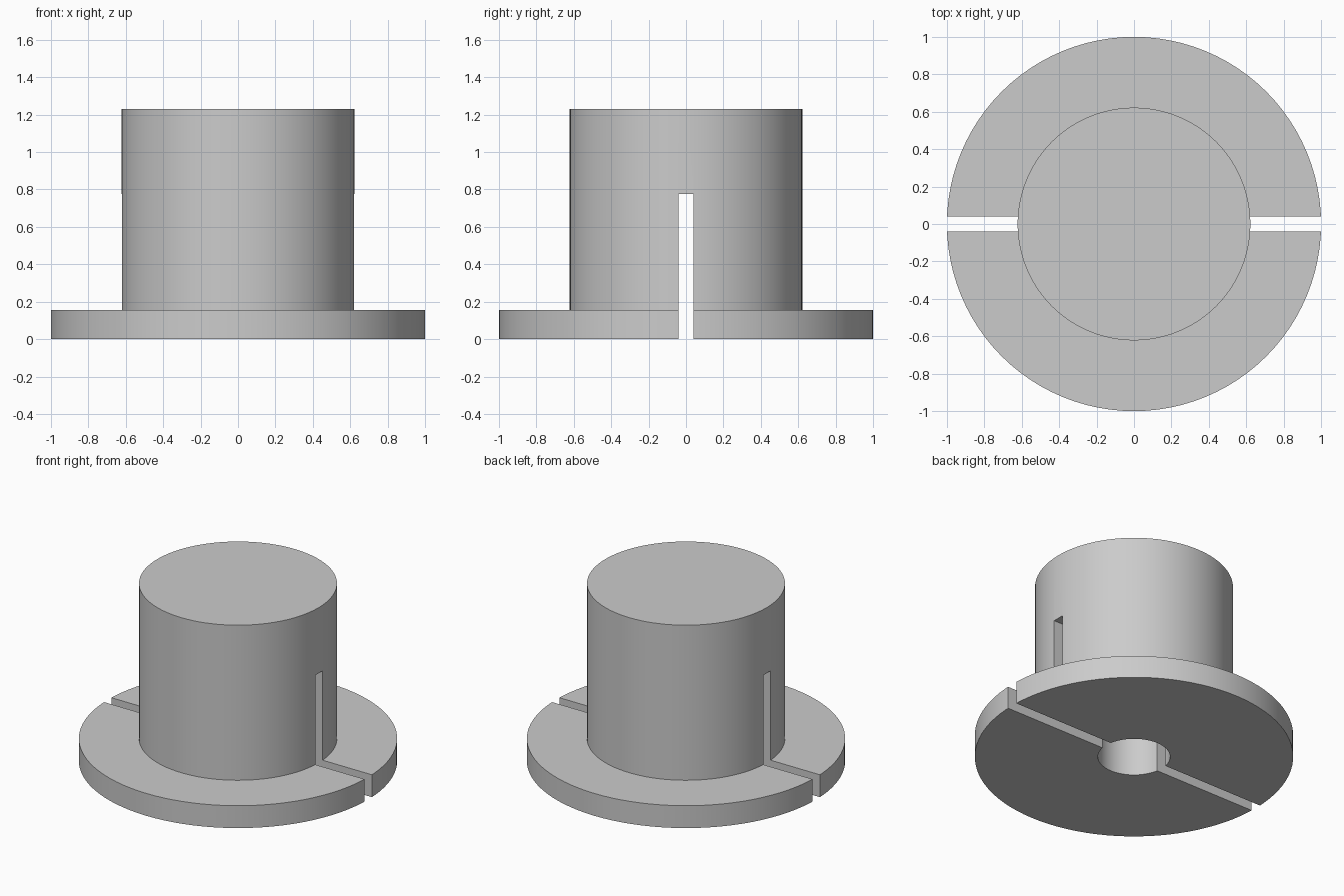
import bpy
import bmesh
import math

SEGMENTS = 96
BRIM_R, BODY_R, BORE_R = 1.0, 0.622, 0.227
BRIM_Z, BORE_Z, TOP_Z = 0.155, 0.78, 1.23
SLOT_WIDTH, SLOT_Z = 0.08, 0.775

default = bpy.data.objects.get("Cube")
if default:
    bpy.data.objects.remove(default, do_unlink=True)

# One plain grey
grey = bpy.data.materials.new("grey_plastic")
grey.use_nodes = True
colour = (0.6, 0.6, 0.6, 1)
grey.diffuse_color = colour
grey.node_tree.nodes["Principled BSDF"].inputs["Base Color"].default_value = colour


def add_object(name, bm):
    bmesh.ops.recalc_face_normals(bm, faces=bm.faces)
    mesh = bpy.data.meshes.new(name)
    bm.to_mesh(mesh)
    bm.free()
    mesh.materials.append(grey)
    obj = bpy.data.objects.new(name, mesh)
    bpy.context.collection.objects.link(obj)
    return obj


# Flanged plug with a blind bore from below, turned from its half profile
profile = [(0, BORE_Z), (BORE_R, BORE_Z), (BORE_R, 0), (BRIM_R, 0),
           (BRIM_R, BRIM_Z), (BODY_R, BRIM_Z), (BODY_R, TOP_Z), (0, TOP_Z)]
bm = bmesh.new()
verts = [bm.verts.new((r, 0, z)) for r, z in profile]
edges = [bm.edges.new(pair) for pair in zip(verts, verts[1:])]
bmesh.ops.spin(bm, geom=verts + edges, cent=(0, 0, 0), axis=(0, 0, 1),
               angle=math.tau, steps=SEGMENTS)
bmesh.ops.remove_doubles(bm, verts=bm.verts, dist=0.0005)
plug = add_object("flanged_plug", bm)

# Slot across the whole width, open at the bottom
bm = bmesh.new()
bmesh.ops.create_cube(bm, size=1)
bmesh.ops.scale(bm, vec=(3, SLOT_WIDTH, SLOT_Z + 1), verts=bm.verts)
bmesh.ops.translate(bm, vec=(0, 0, (SLOT_Z - 1) / 2), verts=bm.verts)
cutter = add_object("slot_cutter", bm)
cutter.hide_render = True

cut = plug.modifiers.new("slot", "BOOLEAN")
cut.operation = "DIFFERENCE"
cut.solver = "EXACT"
cut.object = cutter

bpy.ops.object.select_all(action="DESELECT")
plug.select_set(True)
bpy.context.view_layer.objects.active = plug
bpy.ops.object.modifier_apply(modifier=cut.name)
bpy.data.objects.remove(cutter, do_unlink=True)
bpy.ops.object.shade_smooth_by_angle(angle=math.radians(30))
